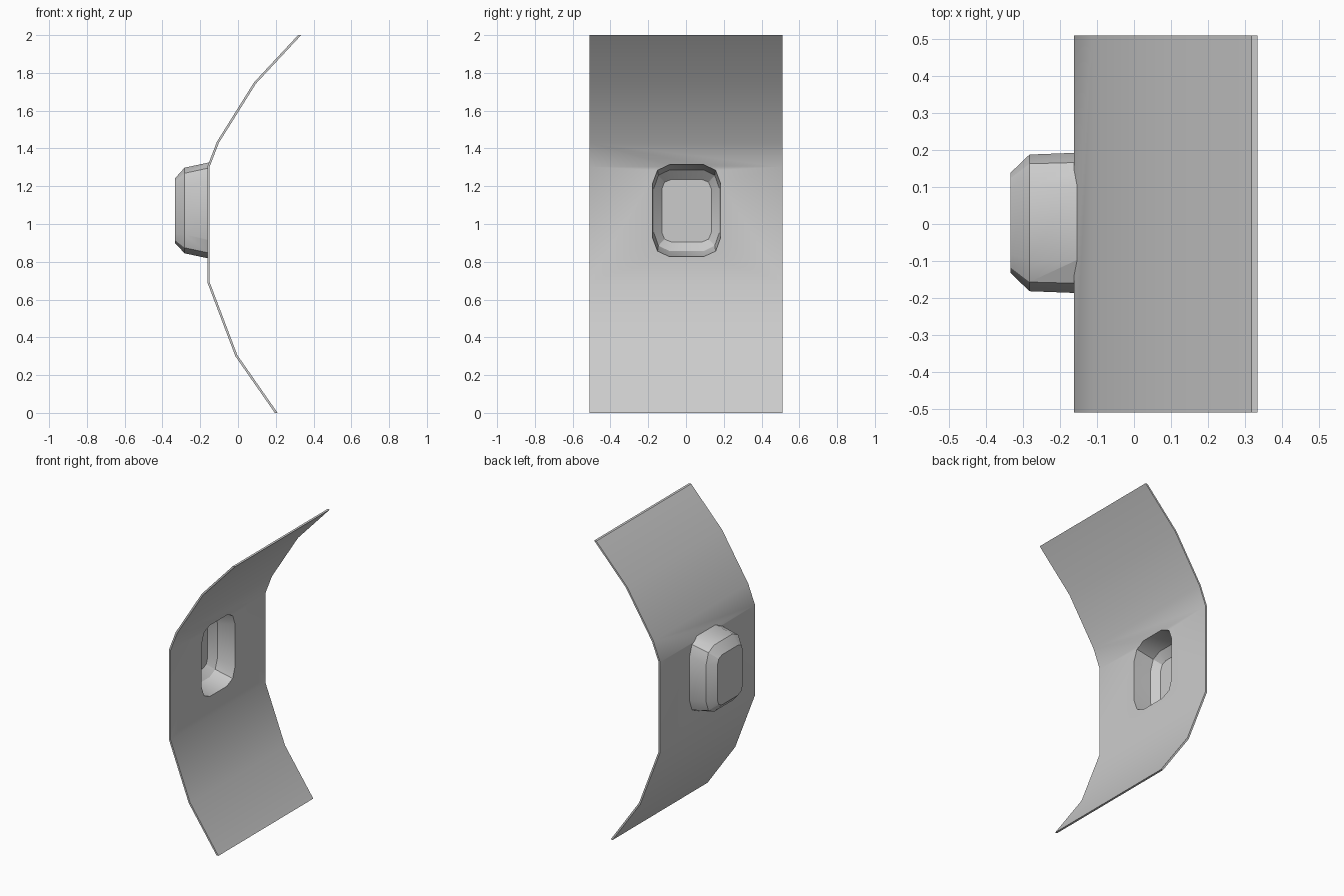
import bpy, bmesh, math
from mathutils import Vector

if "Cube" in bpy.data.objects:
    bpy.data.objects.remove(bpy.data.objects["Cube"])

T = 0.012  # sheet thickness


def to_object(name, bm):
    bmesh.ops.recalc_face_normals(bm, faces=bm.faces[:])
    mesh = bpy.data.meshes.new(name)
    bm.to_mesh(mesh)
    bm.free()
    ob = bpy.data.objects.new(name, mesh)
    bpy.context.collection.objects.link(ob)
    return ob


def ring(x, hy, z0, z1, ry, rz):
    """Rounded rectangle across x, three points per corner."""
    cz, hz = (z0 + z1) / 2, (z1 - z0) / 2
    pts = []
    for q, (sy, sz) in enumerate([(1, 1), (-1, 1), (-1, -1), (1, -1)]):
        for k in range(3):
            a = math.pi / 2 * q + math.pi / 4 * k
            pts.append((x, 0.003 + sy * (hy - ry) + ry * math.cos(a),
                        cz + sz * (hz - rz) + rz * math.sin(a)))
    return pts


def loft(name, rings):
    bm = bmesh.new()
    loops = [[bm.verts.new(p) for p in r] for r in rings]
    for a, b in zip(loops, loops[1:]):
        for i in range(len(a)):
            j = (i + 1) % len(a)
            bm.faces.new((a[i], a[j], b[j], b[i]))
    bm.faces.new(loops[0])
    bm.faces.new(loops[-1])
    return to_object(name, bm)


# Bent sheet: outer profile (x, z), offset by its thickness
outer = [(0.195, 0), (-0.014, 0.30), (-0.162, 0.69), (-0.162, 1.305),
         (-0.112, 1.435), (0.085, 1.75), (0.318, 2.0)]
inner = []
for i, p in enumerate(outer):
    p = Vector(p)
    dirs = []
    if i:
        dirs.append((p - Vector(outer[i - 1])).normalized())
    if i < len(outer) - 1:
        dirs.append((Vector(outer[i + 1]) - p).normalized())
    t = sum(dirs, Vector((0, 0))).normalized()
    n = Vector((t.y, -t.x))
    if i in (0, len(outer) - 1):          # keep both ends level
        inner.append((p.x + T / n.x, p.y))
    else:
        inner.append(tuple(p + n * T))
section = outer + inner[::-1]
bm = bmesh.new()
sides = [[bm.verts.new((x, y, z)) for x, z in section] for y in (-0.51, 0.51)]
n, m = len(section), len(outer)
for i in range(n):
    j = (i + 1) % n
    bm.faces.new((sides[0][i], sides[0][j], sides[1][j], sides[1][i]))
for s in sides:
    for i in range(m - 1):
        bm.faces.new((s[i], s[i + 1], s[n - 2 - i], s[n - 1 - i]))
panel = to_object("panel_with_pocket", bm)

# Pocket shell and the hollow inside it
shell = loft("pocket_shell", [
    ring(-0.153, 0.190, 0.817, 1.326, 0.09, 0.10),
    ring(-0.283, 0.185, 0.845, 1.298, 0.085, 0.10),
    ring(-0.334, 0.136, 0.900, 1.241, 0.05, 0.05)])
hollow = loft("pocket_hollow", [
    ring(-0.100, 0.182, 0.825, 1.316, 0.09, 0.10),
    ring(-0.153, 0.180, 0.827, 1.314, 0.09, 0.10),
    ring(-0.278, 0.174, 0.856, 1.287, 0.085, 0.10),
    ring(-0.323, 0.131, 0.905, 1.236, 0.05, 0.05)])

for tool, op in ((shell, 'UNION'), (hollow, 'DIFFERENCE')):
    mod = panel.modifiers.new(op.title(), 'BOOLEAN')
    mod.operation = op
    mod.solver = 'EXACT'
    mod.object = tool
dg = bpy.context.evaluated_depsgraph_get()
result = bpy.data.meshes.new_from_object(panel.evaluated_get(dg))
panel.modifiers.clear()
panel.data = result
for tool in (shell, hollow):
    bpy.data.objects.remove(tool)

# Smooth bends, crisp pocket rims
bpy.context.view_layer.objects.active = panel
panel.select_set(True)
bpy.ops.object.shade_smooth_by_angle(angle=math.radians(30))
